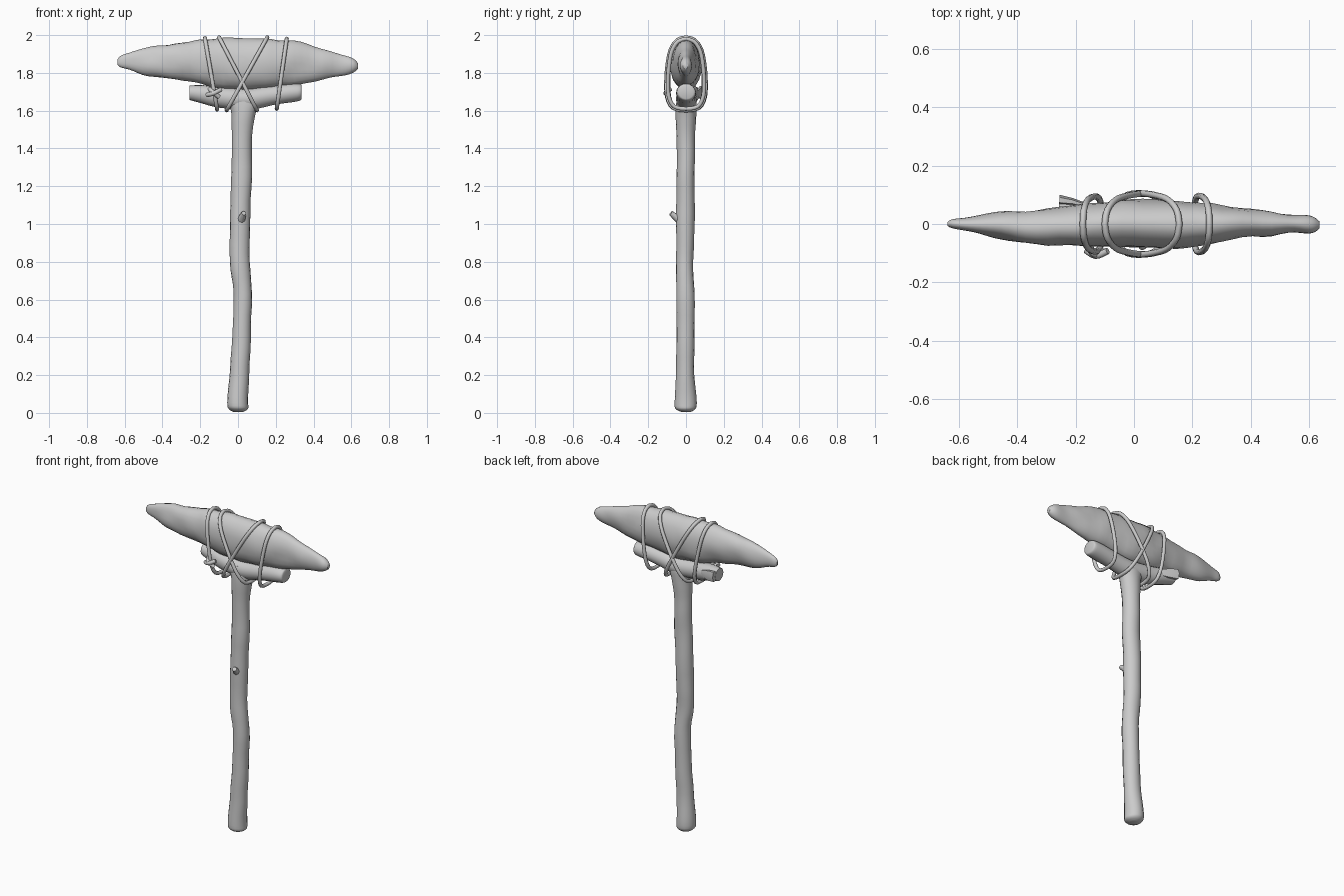
import bpy, bmesh
from math import sin, cos, pi, radians, copysign
from mathutils import Vector, noise


def catmull(rows, steps):
    """Smoothly interpolate rows of numbers."""
    rows = [Vector(r) for r in rows]
    out = []
    for i in range(len(rows) - 1):
        a, b, c, d = rows[max(i - 1, 0)], rows[i], rows[i + 1], rows[min(i + 2, len(rows) - 1)]
        for k in range(steps):
            t = k / steps
            out.append(0.5 * (2 * b + (c - a) * t + (2 * a - 5 * b + 4 * c - d) * t * t
                              + (3 * b - a - 3 * c + d) * t ** 3))
    return out + [rows[-1]]


def finish(name, bm, angle=50):
    bmesh.ops.recalc_face_normals(bm, faces=bm.faces)
    mesh = bpy.data.meshes.new(name)
    bm.to_mesh(mesh)
    bm.free()
    ob = bpy.data.objects.new(name, mesh)
    bpy.context.collection.objects.link(ob)
    bpy.ops.object.select_all(action='DESELECT')
    ob.select_set(True)
    bpy.context.view_layer.objects.active = ob
    bpy.ops.object.shade_smooth_by_angle(angle=radians(angle))
    return ob


def loft(name, rows, axis, sides=16, steps=4, rough=0.0, freq=8.0):
    """Rings across the x or z axis; a row is x, y, z, half width, half height."""
    bm = bmesh.new()
    rings = []
    for x, y, z, u, v in catmull(rows, steps):
        ring = []
        for k in range(sides):
            a = 2 * pi * k / sides
            p, q = u * cos(a), v * sin(a)
            co = Vector((x, y + p, z + q) if axis == 'x' else (x + p, y + q, z))
            out = Vector((0, p, q) if axis == 'x' else (p, q, 0)).normalized()
            co += out * noise.noise(co * freq) * rough * min(1, u / 0.04)
            ring.append(bm.verts.new(co))
        rings.append(ring)
    for r, s in zip(rings, rings[1:]):
        for k in range(sides):
            n = (k + 1) % sides
            bm.faces.new((r[k], r[n], s[n], s[k]))
    bm.faces.new(rings[0])
    bm.faces.new(rings[-1])
    return finish(name, bm)


def rope(name, pts, radius=0.011, cyclic=False):
    cu = bpy.data.curves.new(name, 'CURVE')
    cu.dimensions = '3D'
    cu.bevel_depth, cu.bevel_resolution, cu.use_fill_caps = radius, 2, True
    sp = cu.splines.new('POLY')
    sp.points.add(len(pts) - 1)
    for p, co in zip(sp.points, pts):
        p.co = (*co, 1)
    sp.use_cyclic_u = cyclic
    ob = bpy.data.objects.new(name, cu)
    bpy.context.collection.objects.link(ob)
    return ob


# Long pointed stone head
loft("stone_head", [
    (-0.638, 0.0, 1.857, 0.008, 0.015),
    (-0.62, 0.0, 1.86, 0.018, 0.032),
    (-0.57, -0.003, 1.862, 0.026, 0.047),
    (-0.48, -0.006, 1.858, 0.042, 0.076),
    (-0.37, -0.01, 1.861, 0.055, 0.092),
    (-0.22, -0.008, 1.86, 0.068, 0.110),
    (-0.11, 0.0, 1.851, 0.076, 0.132),
    (0.03, 0.0, 1.847, 0.083, 0.139),
    (0.18, -0.002, 1.85, 0.078, 0.128),
    (0.30, 0.002, 1.85, 0.062, 0.114),
    (0.44, 0.002, 1.843, 0.043, 0.086),
    (0.55, 0.0, 1.84, 0.030, 0.056),
    (0.61, -0.002, 1.838, 0.025, 0.034),
    (0.634, -0.003, 1.836, 0.012, 0.016)], 'x', sides=20, rough=0.010, freq=11)

# Wooden shaft with gentle bends and a flared foot
loft("handle", [
    (0.0, 0.0, 0.005, 0.025, 0.025),
    (0.0, -0.003, 0.02, 0.050, 0.052),
    (-0.002, -0.003, 0.055, 0.056, 0.060),
    (0.008, -0.003, 0.20, 0.051, 0.049),
    (0.018, -0.004, 0.40, 0.049, 0.047),
    (0.025, -0.003, 0.63, 0.048, 0.048),
    (0.010, -0.006, 0.80, 0.053, 0.046),
    (0.012, -0.003, 1.00, 0.053, 0.050),
    (0.020, -0.002, 1.25, 0.054, 0.048),
    (0.022, -0.002, 1.45, 0.055, 0.050),
    (0.028, -0.002, 1.58, 0.061, 0.054),
    (0.03, 0.0, 1.64, 0.085, 0.053),
    (0.03, 0.0, 1.69, 0.09, 0.045)], 'z', rough=0.005)

# Forked top of the shaft that cradles the stone
loft("fork_branches", [
    (-0.256, 0.035, 1.695, 0.043, 0.041),
    (-0.20, 0.026, 1.688, 0.049, 0.049),
    (-0.10, 0.010, 1.672, 0.054, 0.056),
    (0.03, 0.0, 1.660, 0.054, 0.055),
    (0.15, 0.0, 1.675, 0.053, 0.055),
    (0.26, 0.0, 1.692, 0.052, 0.050),
    (0.325, 0.0, 1.698, 0.049, 0.044),
    (0.337, 0.0, 1.699, 0.036, 0.034)], 'x', rough=0.006)

# Torn bark splinter on the left branch end
loft("bark_splinter", [
    (-0.255, 0.082, 1.70, 0.018, 0.035),
    (-0.21, 0.076, 1.695, 0.013, 0.035),
    (-0.14, 0.055, 1.685, 0.008, 0.02)], 'x', sides=6, steps=1)

# Cut twig on the front of the shaft
bm = bmesh.new()
bmesh.ops.create_cone(bm, cap_ends=True, segments=8, radius1=0.026, radius2=0.013, depth=0.075)
stub = finish("twig_stub", bm)
stub.location = (0.022, -0.052, 1.035)
stub.rotation_euler = Vector((0.22, -0.7, 0.55)).to_track_quat('Z', 'Y').to_euler()

# Rope lashings: tilted loops, half outline from top to bottom (y, z)
half = [(0.0, 1.988), (0.045, 1.972), (0.078, 1.92), (0.093, 1.84), (0.099, 1.75),
        (0.094, 1.67), (0.065, 1.615), (0.0, 1.602)]
outline = half + [(-y, z) for y, z in half[-2:0:-1]]
loops = [(-0.175, -0.11, 0.95, 0.98), (-0.10, 0.10, 1.04, 1.0),
         (0.155, -0.06, 1.06, 1.0), (0.258, 0.205, 0.97, 0.96)]
for i, (top, bottom, wide, tall) in enumerate(loops):
    pts = []
    for y, z in outline:
        t = (z - 1.602) / 0.386
        pts.append((bottom + (top - bottom) * t, y * wide, 1.80 + (z - 1.80) * tall))
    rope(f"rope_loop_{i + 1}", catmull(pts + pts[:1], 3)[:-1], cyclic=True)

# Knot with loose ends on the front left
rope("knot_tail", catmull([(-0.165, -0.088, 1.683), (-0.13, -0.108, 1.692),
                           (-0.09, -0.092, 1.712)], 4), 0.012)
rope("knot_wrap", catmull([(-0.15, -0.08, 1.715), (-0.135, -0.104, 1.70),
                           (-0.10, -0.095, 1.672)], 4), 0.012)
